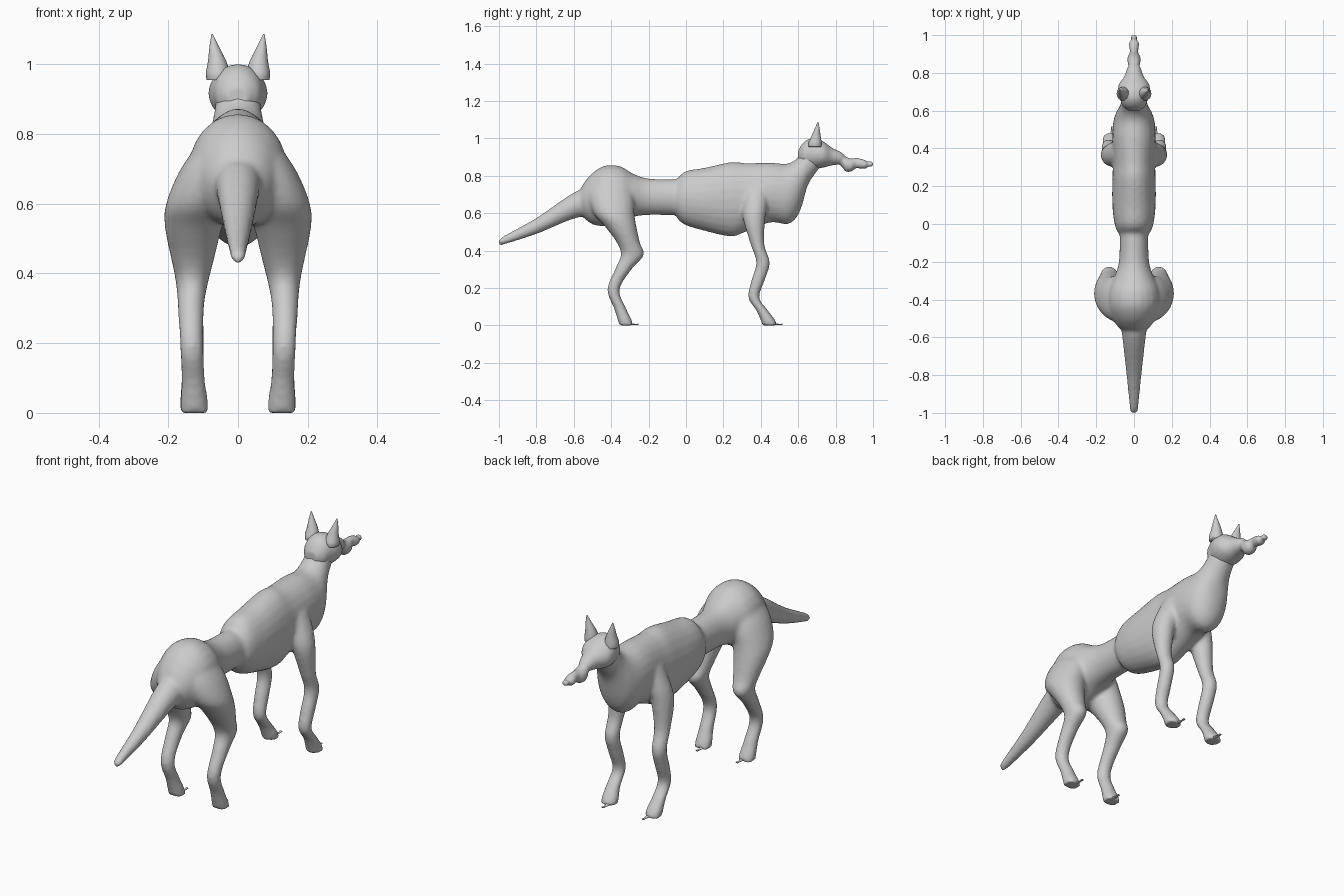
import bpy, bmesh
from math import sin, cos, pi
from mathutils import Vector

cube = bpy.data.objects.get("Cube")
if cube:
    bpy.data.objects.remove(cube, do_unlink=True)

grey = bpy.data.materials.new("plain grey")
grey.use_nodes = True
color = (0.6, 0.6, 0.6, 1)
grey.diffuse_color = color
grey.node_tree.nodes["Principled BSDF"].inputs["Base Color"].default_value = color


def smooth_stations(stations, steps=5):
    """Interpolate a list of cross-section tuples with a smooth spline."""
    rows = [stations[0]] + list(stations) + [stations[-1]]
    out = []
    for a, b, c, d in zip(rows, rows[1:], rows[2:], rows[3:]):
        for k in range(steps):
            t = k / steps
            out.append([q + t * (r - p) / 2 + t * t * (p - 2.5 * q + 2 * r - s / 2)
                        + t ** 3 * (s - p + 3 * (q - r)) / 2
                        for p, q, r, s in zip(a, b, c, d)])
    return out + [list(stations[-1])]


def skin(bm, rings):
    """Bridge rings of points into a closed tube."""
    loops = [[bm.verts.new(p) for p in ring] for ring in rings]
    n = len(loops[0])
    for a, b in zip(loops, loops[1:]):
        for i in range(n):
            j = (i + 1) % n
            bm.faces.new((a[i], a[j], b[j], b[i]))
    bm.faces.new(loops[0][::-1])
    bm.faces.new(loops[-1])


def circle(n):
    return [(cos(2 * pi * i / n), sin(2 * pi * i / n)) for i in range(n)]


def lengthwise(bm, stations, n=24):
    """Tube along y; each station is y, top, bottom, half width."""
    skin(bm, [[(w * c, y, (top + low) / 2 + (top - low) / 2 * s) for c, s in circle(n)]
              for y, top, low, w in smooth_stations(stations)])


def upright(bm, stations, side, n=20):
    """Tube along z; each station is z, x, y, half width, half depth."""
    skin(bm, [[(side * (x + w * c), y + d * s, z) for c, s in circle(n)]
              for z, x, y, w, d in smooth_stations(stations)])


def finish(name, bm, voxel=0, relax=0):
    bmesh.ops.recalc_face_normals(bm, faces=bm.faces)
    mesh = bpy.data.meshes.new(name)
    bm.to_mesh(mesh)
    bm.free()
    mesh.materials.append(grey)
    obj = bpy.data.objects.new(name, mesh)
    bpy.context.collection.objects.link(obj)
    mesh.shade_smooth()
    if voxel:
        remesh = obj.modifiers.new("blend", 'REMESH')
        remesh.mode = 'VOXEL'
        remesh.voxel_size = voxel
        remesh.use_smooth_shade = True
        soft = obj.modifiers.new("soften", 'SMOOTH')
        soft.factor = 0.5
        soft.iterations = relax
    return obj


# Body: tail, rump, waist, ribcage, neck and legs blended into one skin
tail = [(-1, .455, .43, .015), (-.98, .475, .43, .022), (-.8, .575, .488, .04),
        (-.6, .71, .57, .062), (-.45, .77, .6, .08)]
rump = [(-.57, .71, .62, .045), (-.55, .755, .58, .08), (-.5, .815, .54, .115),
        (-.43, .855, .53, .14), (-.35, .85, .55, .135), (-.28, .81, .58, .105),
        (-.2, .785, .59, .08), (-.06, .78, .59, .075), (.05, .77, .6, .07)]
ribs = [(-.065, .75, .62, .06), (-.045, .785, .57, .085), (0, .825, .535, .103),
        (.1, .843, .505, .115), (.24, .873, .475, .115), (.32, .868, .5, .112),
        (.45, .87, .55, .115), (.54, .865, .54, .11), (.59, .89, .575, .095),
        (.62, .93, .64, .078), (.65, .965, .745, .068), (.69, .97, .81, .06),
        (.72, .95, .85, .04)]
hind_leg = [(.79, .05, -.41, .05, .08), (.7, .08, -.4, .085, .12), (.6, .115, -.385, .092, .11),
            (.53, .128, -.35, .082, .085), (.44, .13, -.307, .062, .062),
            (.375, .132, -.287, .047, .062), (.3, .135, -.335, .038, .045),
            (.19, .133, -.388, .034, .033), (.09, .128, -.352, .035, .033),
            (.03, .126, -.328, .041, .038), (0, .125, -.32, .042, .038)]
front_leg = [(.74, .075, .38, .04, .06), (.64, .1, .37, .06, .065), (.56, .122, .365, .054, .058),
             (.43, .132, .383, .04, .037), (.335, .135, .412, .036, .037),
             (.24, .133, .385, .035, .036), (.15, .13, .362, .033, .03),
             (.08, .13, .407, .035, .032), (.03, .127, .437, .041, .039),
             (0, .126, .447, .042, .04)]
bm = bmesh.new()
for part in (tail, rump, ribs):
    lengthwise(bm, part)
for side in (-1, 1):
    upright(bm, hind_leg, side)
    upright(bm, front_leg, side)
finish("body", bm, voxel=0.01, relax=8)

# Head with a lumpy, tapering muzzle
skull = [(.6, .935, .88, .03), (.625, .975, .85, .06), (.66, .998, .84, .073),
         (.7, .998, .838, .084), (.74, .98, .845, .08), (.78, .95, .855, .052),
         (.83, .925, .862, .033), (.855, .9, .87, .015)]
muzzle = [(.81, .93, .87, .03), (.835, .917, .845, .028), (.855, .902, .822, .034),
          (.885, .892, .823, .034), (.91, .895, .84, .022), (.94, .89, .837, .026),
          (.96, .882, .838, .026), (.975, .875, .848, .015), (.99, .877, .848, .018),
          (1, .87, .855, .01)]
bm = bmesh.new()
lengthwise(bm, skull)
lengthwise(bm, muzzle, 16)
finish("head", bm, voxel=0.006, relax=4)

# Pointed ears
for side, name in ((1, "left_ear"), (-1, "right_ear")):
    bm = bmesh.new()
    ear = [(.955, .06, .69, .03, .035), (.975, .058, .69, .034, .036),
           (1.01, .06, .695, .026, .026), (1.05, .068, .701, .014, .014),
           (1.087, .074, .706, .002, .002)]
    upright(bm, ear, side, 14)
    finish(name, bm)

# Small claws in front of each foot
for side, label in ((1, "left"), (-1, "right")):
    for y, leg in ((.475, "front"), (-.295, "hind")):
        bm = bmesh.new()
        claw = [(y, .012, .001, .012), (y + .025, .008, .002, .006), (y + .042, .01, .003, .008)]
        lengthwise(bm, claw, 8)
        bmesh.ops.translate(bm, verts=bm.verts, vec=Vector((side * .115, 0, 0)))
        finish(f"{label}_{leg}_claw", bm)
